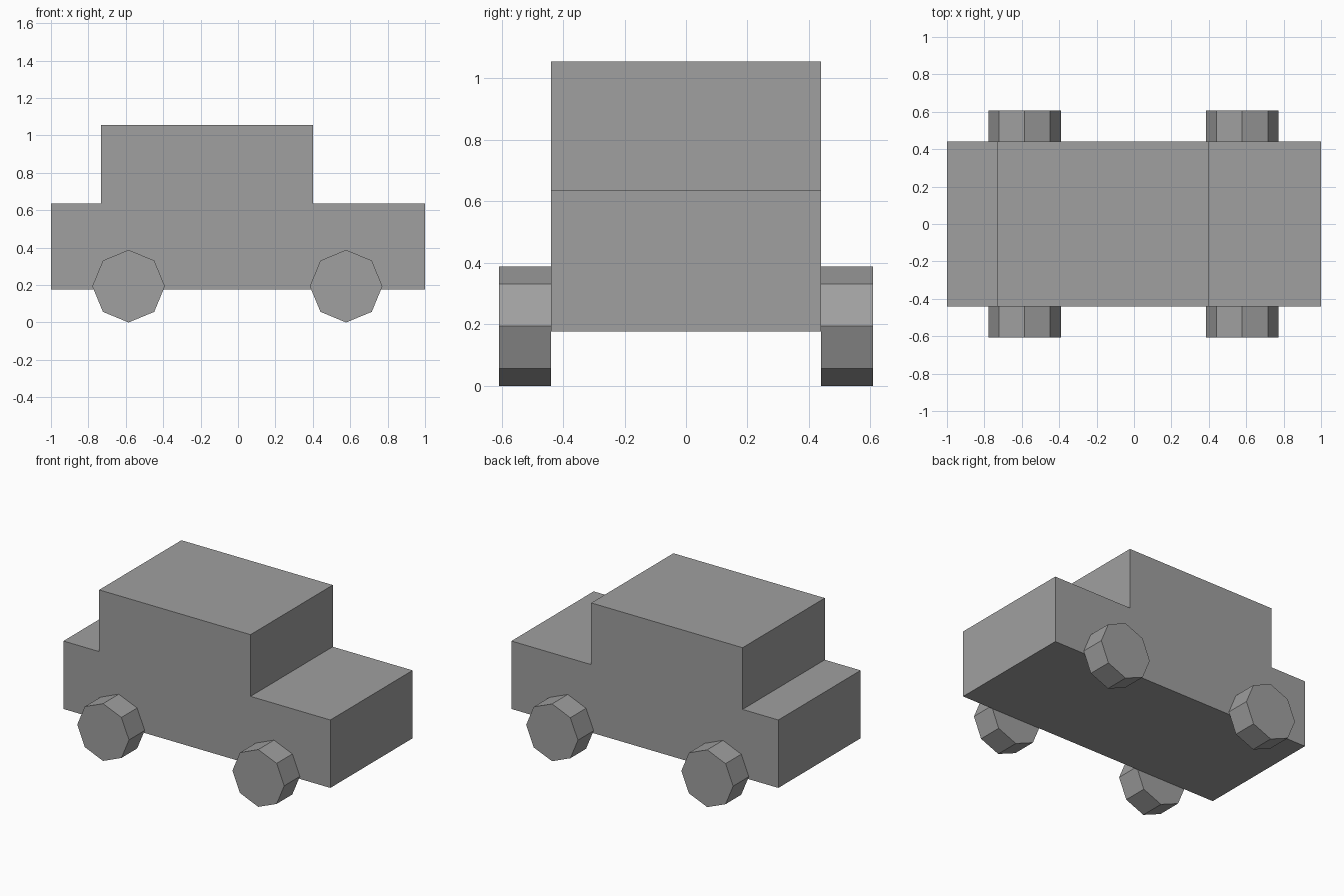
import bpy
import bmesh
from math import pi, sin, cos
from mathutils import Vector

old = bpy.data.objects.get("Cube")
if old:
    bpy.data.objects.remove(old, do_unlink=True)

grey = bpy.data.materials.new("plain_grey")
grey.use_nodes = True
colour = (0.35, 0.35, 0.35, 1)
grey.diffuse_color = colour
for node in grey.node_tree.nodes:
    if node.type == "BSDF_PRINCIPLED":
        node.inputs["Base Color"].default_value = colour


def extrude_profile(name, profile, y_start, y_end):
    """Extrude an (x, z) outline along y into a closed, flat-shaded solid."""
    bm = bmesh.new()
    face = bm.faces.new([bm.verts.new((x, y_start, z)) for x, z in profile])
    result = bmesh.ops.extrude_face_region(bm, geom=[face], use_keep_orig=True)
    moved = [v for v in result["geom"] if isinstance(v, bmesh.types.BMVert)]
    bmesh.ops.translate(bm, verts=moved, vec=Vector((0, y_end - y_start, 0)))
    bmesh.ops.recalc_face_normals(bm, faces=bm.faces)
    mesh = bpy.data.meshes.new(name)
    bm.to_mesh(mesh)
    bm.free()
    mesh.materials.append(grey)
    obj = bpy.data.objects.new(name, mesh)
    bpy.context.collection.objects.link(obj)
    return obj


# Car body: cabin, long bonnet and short boot in one stepped outline
half_width = 0.44
floor, deck, roof = 0.177, 0.637, 1.055
cabin_rear, cabin_front = -0.732, 0.402
extrude_profile("car_body", [
    (-1, floor), (1, floor), (1, deck), (cabin_front, deck),
    (cabin_front, roof), (cabin_rear, roof), (cabin_rear, deck), (-1, deck),
], -half_width, half_width)

# Eight-sided wheels against both flanks
radius, outer = 0.194, 0.608
for axle, axle_x in (("rear", -0.585), ("front", 0.578)):
    outline = [(axle_x + radius * cos(i * pi / 4), radius + radius * sin(i * pi / 4))
               for i in range(8)]
    for side, sign in (("near", -1), ("far", 1)):
        extrude_profile(f"{axle}_wheel_{side}", outline,
                        sign * half_width, sign * outer)
